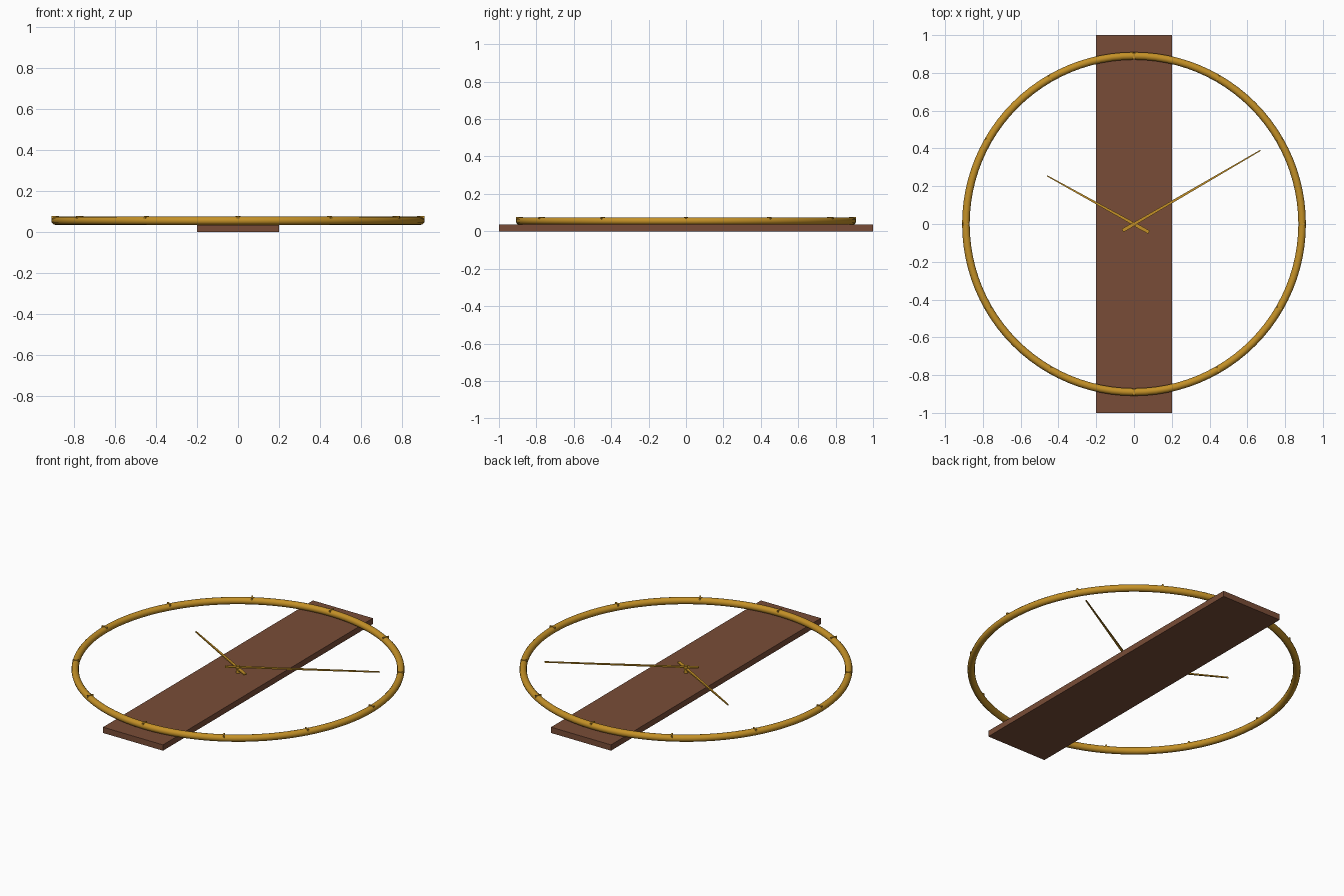
import bpy, bmesh, math
from mathutils import Matrix, Vector

if "Cube" in bpy.data.objects:
    bpy.data.objects.remove(bpy.data.objects["Cube"])


def material(name, rgb):
    m = bpy.data.materials.new(name)
    m.diffuse_color = (*rgb, 1)
    m.use_nodes = True
    m.node_tree.nodes["Principled BSDF"].inputs["Base Color"].default_value = m.diffuse_color
    return m


WOOD = material("brown wood", (0.19, 0.073, 0.038))
GOLD = material("gold metal", (0.55, 0.28, 0.02))


def finish(name, bm, mat):
    bmesh.ops.recalc_face_normals(bm, faces=bm.faces[:])
    me = bpy.data.meshes.new(name)
    bm.to_mesh(me)
    bm.free()
    ob = bpy.data.objects.new(name, me)
    bpy.context.collection.objects.link(ob)
    me.materials.append(mat)
    return ob


def box(name, loc, size, angle, mat):
    bm = bmesh.new()
    mtx = (Matrix.Translation(loc) @ Matrix.Rotation(angle, 4, 'Z')
           @ Matrix.Diagonal((*size, 1)))
    bmesh.ops.create_cube(bm, size=1, matrix=mtx)
    return finish(name, bm, mat)


def hand(name, tip, outline, z0, z1):
    # half outline (distance along hand, half width), mirrored and extruded
    bm = bmesh.new()
    pts = outline + [(d, -w) for d, w in reversed(outline)]
    rot = Matrix.Rotation(math.atan2(tip[1], tip[0]), 3, 'Z')
    f = bm.faces.new([bm.verts.new(rot @ Vector((d, w, z0))) for d, w in pts])
    ext = bmesh.ops.extrude_face_region(bm, geom=[f])
    bmesh.ops.translate(bm, vec=(0, 0, z1 - z0),
                        verts=[v for v in ext["geom"] if isinstance(v, bmesh.types.BMVert)])
    return finish(name, bm, GOLD)


# wooden back board
box("back_board", (0, 0, 0.0175), (0.4, 2, 0.035), 0, WOOD)

# round ring
bpy.ops.mesh.primitive_torus_add(major_radius=0.89, minor_radius=0.02, major_segments=96,
                                 minor_segments=12, location=(0, 0, 0.055))
ring = bpy.context.object
ring.name = "ring"
ring.data.materials.append(GOLD)
bpy.ops.object.shade_smooth_by_angle(angle=math.radians(40))

# twelve hour ticks
for i in range(12):
    a = i * math.tau / 12
    box(f"hour_tick_{i + 1}", (0.89 * math.cos(a), 0.89 * math.sin(a), 0.068),
        (0.036, 0.008, 0.018), a, GOLD)

# hands, with stubby tails and thin tips
hand("hour_hand", (-0.46, 0.255),
     [(-0.09, 0.009), (-0.025, 0.010), (0.0, 0.008), (0.526, 0.003)], 0.058, 0.065)
hand("minute_hand", (0.67, 0.39),
     [(-0.07, 0.009), (-0.025, 0.010), (0.0, 0.008), (0.775, 0.003)], 0.066, 0.073)

# centre hub
bm = bmesh.new()
bmesh.ops.create_cone(bm, cap_ends=True, segments=24, radius1=0.012, radius2=0.012,
                      depth=0.042, matrix=Matrix.Translation((0, 0, 0.056)))
finish("centre_hub", bm, GOLD)
